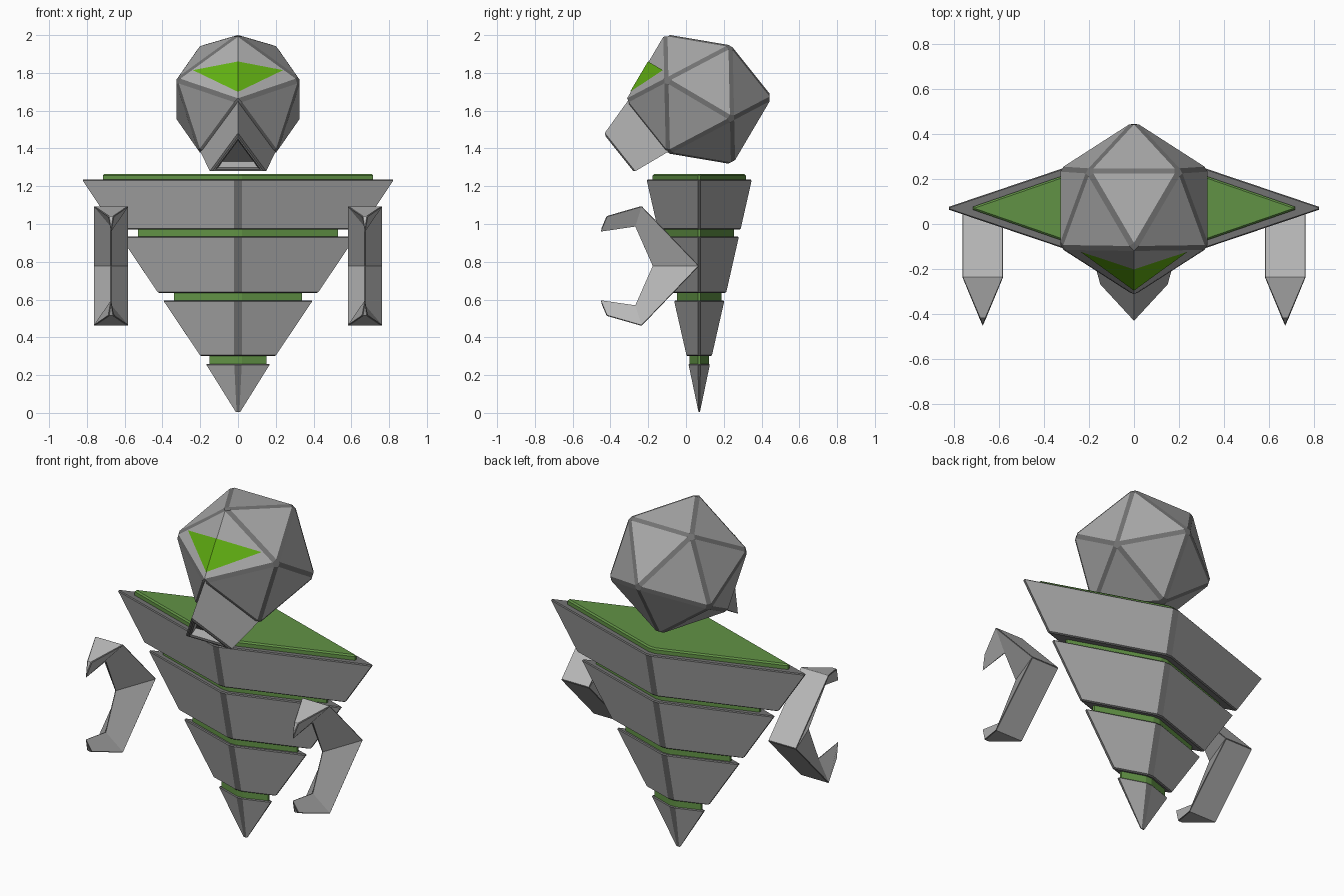
import bpy
import bmesh
from mathutils import Vector, Matrix
from math import radians, sqrt

if "Cube" in bpy.data.objects:
    bpy.data.objects.remove(bpy.data.objects["Cube"])


def material(name, r, g, b):
    m = bpy.data.materials.new(name)
    m.use_nodes = True
    m.diffuse_color = (r, g, b, 1)
    m.node_tree.nodes["Principled BSDF"].inputs["Base Color"].default_value = (r, g, b, 1)
    return m


GREY = material("stone grey", 0.40, 0.40, 0.40)
PALE = material("pale grey", 0.48, 0.48, 0.48)
DARK = material("dark edge grey", 0.17, 0.17, 0.17)
GREEN = material("moss green", 0.12, 0.29, 0.06)
GLOW = material("bright green", 0.12, 0.43, 0.006)


def finish(name, bm, mats):
    bmesh.ops.recalc_face_normals(bm, faces=bm.faces)
    mesh = bpy.data.meshes.new(name)
    bm.to_mesh(mesh)
    bm.free()
    for m in mats:
        mesh.materials.append(m)
    obj = bpy.data.objects.new(name, mesh)
    bpy.context.scene.collection.objects.link(obj)
    return obj


def loft(rings):
    """Skin closed rings of points and cap both ends."""
    bm = bmesh.new()
    loops = [[bm.verts.new(p) for p in ring] for ring in rings]
    n = len(loops[0])
    for a, b in zip(loops, loops[1:]):
        for i in range(n):
            j = (i + 1) % n
            bm.faces.new((a[i], a[j], b[j], b[i]))
    bm.faces.new(loops[0])
    bm.faces.new(loops[-1])
    bmesh.ops.recalc_face_normals(bm, faces=bm.faces)
    return bm


def bevel(bm, edges, width):
    bmesh.ops.bevel(bm, geom=edges, offset=width, segments=1, profile=0.5,
                    affect='EDGES', material=1, clamp_overlap=True)


# Body: diamond sections with cut corners
BODY_Y = 0.07


def diamond(hx, hy, z, cut=0.02):
    c = min(cut, hx * 0.4)
    side, front = c * hy / hx, hy * (1 - c / hx)
    quarter = [(hx - c, side), (c, front)]
    pts = quarter + [(-x, y) for x, y in reversed(quarter)]
    pts += [(-x, -y) for x, y in pts]
    return [(x, y + BODY_Y, z) for x, y in pts]


def tier(name, z0, z1):
    bm = loft([diamond(0.672 * z + 0.016, 0.227 * z + 0.005, z) for z in (z0, z1)])
    for f in bm.faces:
        c = f.calc_center_median()
        corner = abs(c.x) < 0.001 or abs(c.y - BODY_Y) < 0.001
        f.material_index = 1 if corner or abs(f.normal.z) > 0.9 else 0
    rims = [e for e in bm.edges if abs(e.verts[0].co.z - e.verts[1].co.z) < 0.001
            and e.verts[0].co.z > 0.1]
    bevel(bm, rims, 0.006)
    finish(name, bm, [GREY, DARK])


tier("chest_tier", 0.97, 1.235)
tier("waist_tier", 0.635, 0.935)
tier("hip_tier", 0.30, 0.595)
tier("tail_tip", 0.004, 0.26)

# Green spacers between the tiers and on the shoulders
for name, z0, z1, hx in (("shoulder_plate", 1.23, 1.265, 0.735), ("upper_spacer", 0.925, 0.98, 0.55),
                         ("middle_spacer", 0.585, 0.645, 0.36), ("lower_spacer", 0.25, 0.31, 0.17)):
    bm = loft([diamond(hx, hx * 0.345, z) for z in (z0, z1)])
    bevel(bm, [e for e in bm.edges if min(v.co.z for v in e.verts) > z1 - 0.001], 0.008)
    finish(name, bm, [GREEN, GREEN])

# Head: icosahedron with dark chamfered edges, brow ridge left unchamfered
S = 0.205
PHI = (1 + sqrt(5)) / 2
HEAD = Matrix.Translation((0, BODY_Y, 1.66)) @ Matrix.Rotation(radians(-30.5), 4, 'X')
bm = bmesh.new()
for a in (-S, S):
    for b in (-S * PHI, S * PHI):
        for p in ((b, a, 0), (0, b, a), (a, 0, b)):
            bm.verts.new(HEAD @ Vector(p))
bmesh.ops.convex_hull(bm, input=bm.verts)


def is_brow(e):
    mid = (e.verts[0].co + e.verts[1].co) / 2
    return abs(mid.x) < 0.01 and mid.y < -0.15 and mid.z > 1.75


bevel(bm, [e for e in bm.edges if not is_brow(e)], 0.014)
finish("head", bm, [GREY, DARK])

# Eye: thin creased plate over the brow ridge
chin = HEAD @ Vector((0, -S * PHI, -S))
crown = HEAD @ Vector((0, -S * PHI, S))
cheek = HEAD @ Vector((S * PHI, -S, 0))
lift = HEAD.to_3x3() @ Vector((0, -0.004, 0))
low, high = chin.lerp(crown, 0.13) + lift, chin.lerp(crown, 0.585) + lift
corner = chin + (cheek - chin) * 0.72 + (crown - chin) * 0.226 + lift
bm = bmesh.new()
v_low, v_high = bm.verts.new(low), bm.verts.new(high)
for s in (1, -1):
    v = bm.verts.new((s * corner.x, corner.y, corner.z))
    f = bm.faces.new((v_low, v, v_high) if s > 0 else (v_low, v_high, v))
finish("eye", bm, [GLOW])

# Muzzle: tapered triangular snout with a sunken mouth
jaw = [HEAD @ Vector((s * S, 0, -S * PHI)) for s in (1, -1)]
tri = [chin] + jaw
mid = sum(tri, Vector()) / 3
out = (jaw[0] - chin).cross(jaw[1] - chin).normalized()
if out.y > 0:
    out = -out
bm = loft([[mid + (p - mid) * k + out * d for p in tri]
           for k, d in ((0.97, -0.01), (0.72, 0.2), (0.52, 0.2), (0.46, 0.15))])
for f in bm.faces:
    depth = (f.calc_center_median() - mid).dot(out)
    f.material_index = 1 if len(f.verts) == 3 and depth > 0.1 else 0
bm.edges.ensure_lookup_table()
lip = [e for e in bm.edges if all(abs((v.co - mid).dot(out) - 0.2) < 0.001 for v in e.verts)
       and len({f.normal.to_tuple(2) for f in e.link_faces}) > 1]
bevel(bm, lip, 0.008)
finish("muzzle", bm, [GREY, DARK])

# Arms: C-shaped claws, flat outside and ridged inside
ARM_Z = 0.778
half = [((-0.42, 0.264), (-0.457, 0.177), 0.014),
        ((-0.235, 0.317), (-0.27, 0.205), 0.0925),
        ((0.07, 0), (-0.18, 0), 0.0925)]
path = half + [((o[0], -o[1]), (i[0], -i[1]), w) for o, i, w in half[1::-1]]
for name, s in (("left_claw", 1), ("right_claw", -1)):
    x = s * 0.672
    bm = loft([[(x + w, o[0], ARM_Z + o[1]), (x - w, o[0], ARM_Z + o[1]), (x, i[0], ARM_Z + i[1])]
               for o, i, w in path])
    bevel(bm, [e for e in bm.edges if e.calc_face_angle(0) > radians(40)], 0.004)
    finish(name, bm, [PALE, DARK])
